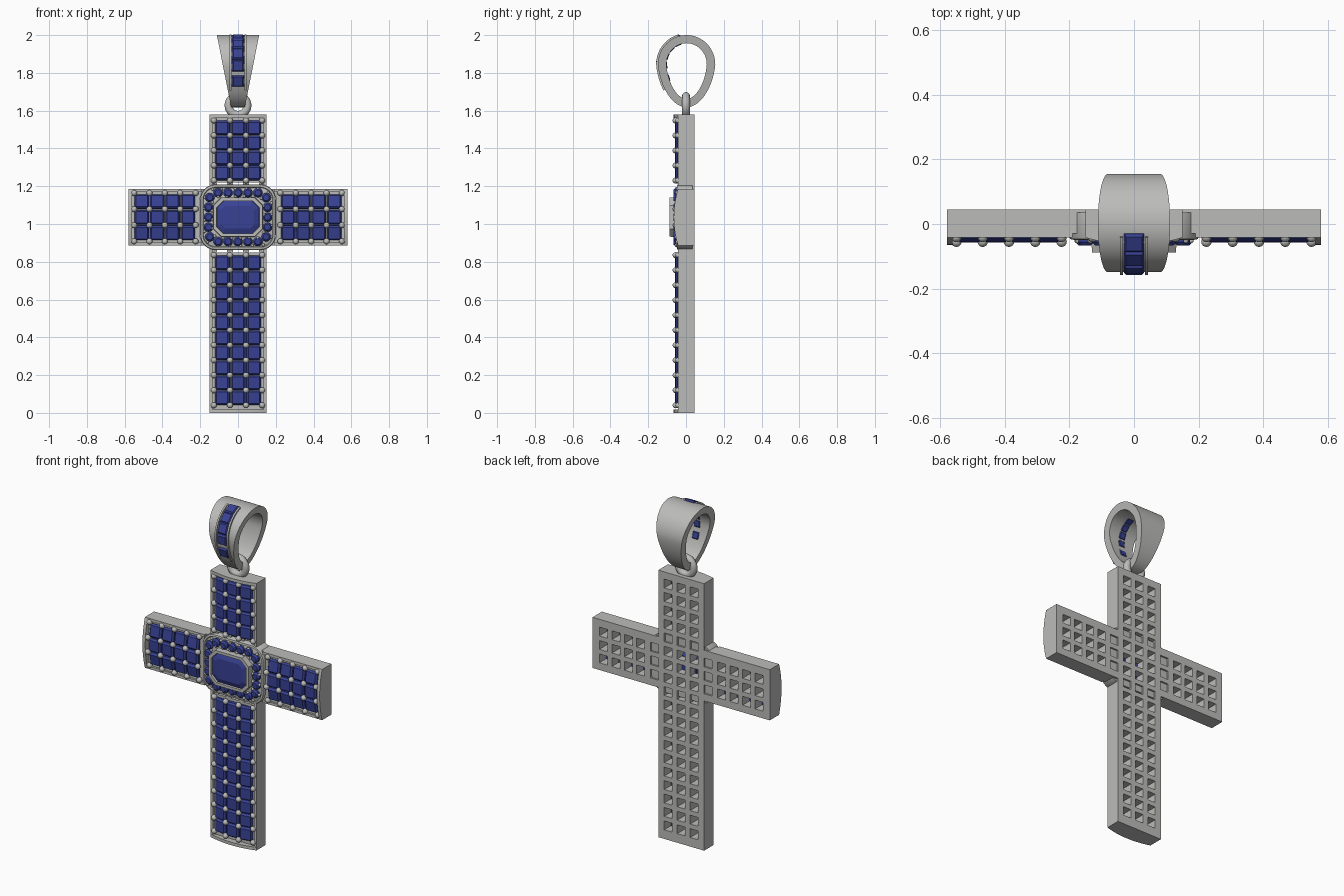
import bpy, bmesh
from math import sin, cos, pi, atan
from mathutils import Matrix, Vector

if "Cube" in bpy.data.objects:
    bpy.data.objects.remove(bpy.data.objects["Cube"], do_unlink=True)


def material(name, color, rough):
    m = bpy.data.materials.new(name)
    m.diffuse_color = color
    m.use_nodes = True
    node = m.node_tree.nodes["Principled BSDF"]
    node.inputs["Base Color"].default_value = color
    node.inputs["Roughness"].default_value = rough
    return m


METAL = material("silver metal", (0.5, 0.5, 0.49, 1), 0.5)
BLUE = material("blue stone", (0.04, 0.055, 0.3, 1), 0.4)

# Local (u, v, h) becomes x, z and height towards the front
FRONT = Matrix.Rotation(pi / 2, 4, 'X')
MID = 1.036
CENTRE = Matrix.Translation((0, 0, MID)) @ FRONT
PITCH = 0.0795
COLS = (-0.085, 0, 0.085)


def finish(name, bm, mat, smooth=False):
    bmesh.ops.recalc_face_normals(bm, faces=bm.faces)
    mesh = bpy.data.meshes.new(name)
    bm.to_mesh(mesh)
    bm.free()
    mesh.materials.append(mat)
    ob = bpy.data.objects.new(name, mesh)
    bpy.context.collection.objects.link(ob)
    if smooth:
        bpy.ops.object.select_all(action='DESELECT')
        ob.select_set(True)
        bpy.context.view_layer.objects.active = ob
        bpy.ops.object.shade_smooth_by_angle(angle=0.6)
    return ob


def loft(bm, rings, M=Matrix(), start=True, end=True, loop=False):
    vs = [[bm.verts.new(M @ Vector(p)) for p in r] for r in rings]
    pairs = list(zip(vs, vs[1:])) + ([(vs[-1], vs[0])] if loop else [])
    for a, b in pairs:
        for i in range(len(a)):
            j = (i + 1) % len(a)
            bm.faces.new((a[i], a[j], b[j], b[i]))
    if start and not loop:
        bm.faces.new(vs[0][::-1])
    if end and not loop:
        bm.faces.new(vs[-1])


def rect(a, b, h):
    return [(-a, -b, h), (a, -b, h), (a, b, h), (-a, b, h)]


def rounded(a, b, r, h, steps=8):
    pts = []
    for k, (sx, sy) in enumerate(((1, 1), (-1, 1), (-1, -1), (1, -1))):
        for i in range(steps + 1):
            t = (k + i / steps) * pi / 2
            pts.append((sx * (a - r) + r * cos(t), sy * (b - r) + r * sin(t), h))
    return pts


def octagon(a, b, c, h):
    return rounded(a, b, c, h, 1)


def box(bm, M, u0, u1, v0, v1, h0, h1):
    loft(bm, [[(u0, v0, h), (u1, v0, h), (u1, v1, h), (u0, v1, h)] for h in (h0, h1)], M)


def square_stone(bm, M, a, h0, h1):
    edge = (h1 - h0) * 0.6 + h0
    loft(bm, [rect(a, a, h0), rect(a, a, edge), rect(a * 0.78, a * 0.78, h1)], M)


def bead(bm, M, p, r):
    bmesh.ops.create_uvsphere(bm, u_segments=12, v_segments=8, radius=r,
                              matrix=M @ Matrix.Translation(p))


def crown(u):
    return 0.042 + 0.023 * (1 - (u / 0.15) ** 2)


# Pierced cross plate, made from grid cells and extruded
bars_x = [s * c for s in (-1, 1) for c in (0.085, 0.175, 0.265, 0.346, 0.428, 0.51)] + [0]
bars_z = [0.08 + k * PITCH for k in range(19)]
HOLE = 0.026


def cuts(centres, edges):
    return sorted(set(edges + [c + s * HOLE for c in centres for s in (-1, 1)]))


xs = cuts(bars_x, [-0.58, -0.15, 0.15, 0.58])
zs = cuts(bars_z, [0, MID - 0.15, MID + 0.15, 1.58])
bm = bmesh.new()
grid = {}


def corner(x, z):
    if (x, z) not in grid:
        grid[x, z] = bm.verts.new((x, 0.045, z))
    return grid[x, z]


for x0, x1 in zip(xs, xs[1:]):
    for z0, z1 in zip(zs, zs[1:]):
        x, z = (x0 + x1) / 2, (z0 + z1) / 2
        if abs(x) > 0.15 and abs(z - MID) > 0.15:
            continue
        cx = [c for c in bars_x if abs(c - x) < HOLE]
        cz = [c for c in bars_z if abs(c - z) < HOLE]
        if cx and cz and (abs(cx[0]) < 0.1 or abs(cz[0] - MID) < 0.1):
            continue
        bm.faces.new([corner(*p) for p in ((x0, z0), (x1, z0), (x1, z1), (x0, z1))])
ext = bmesh.ops.extrude_face_region(bm, geom=bm.faces[:])
bmesh.ops.translate(bm, vec=(0, -0.075, 0),
                    verts=[g for g in ext["geom"] if isinstance(g, bmesh.types.BMVert)])
finish("cross_plate", bm, METAL)


# Four arms: side rails, arched end rim, square stones and beads
def arm(name, M, first, count, pitch, v0, v1, tip):
    rim, stones, beads = bmesh.new(), bmesh.new(), bmesh.new()
    for s in (-1, 1):
        lo, hi = sorted((s * 0.134, s * 0.15))
        box(rim, M, lo, hi, v0, v1, 0.03, 0.042)
    arc = [(0.15 * (i / 8 - 1)) for i in range(17)]
    t0, t1 = sorted((tip, tip + (0.018 if tip == v0 else -0.018)))
    loft(rim, [[(-0.15, v, 0.03)] + [(u, v, crown(u)) for u in arc] + [(0.15, v, 0.03)]
               for v in (t0, t1)], M)
    for k in range(count):
        for u in COLS:
            tilt = Matrix.Rotation(atan(2 * 0.023 * u / 0.15 ** 2), 4, 'Y')
            place = M @ Matrix.Translation((u, first + k * pitch, crown(u) - 0.007)) @ tilt
            square_stone(stones, place, 0.0385, -0.028, 0)
    for k in range(count + 1):
        for u in (-0.128, -0.0425, 0.0425, 0.128):
            bead(beads, M, (u, first + (k - 0.5) * pitch, crown(u) - 0.008), 0.016)
    finish(name + "_rim", rim, METAL)
    finish(name + "_stones", stones, BLUE)
    finish(name + "_beads", beads, METAL, True)


arm("lower_arm", FRONT, 0.08, 10, PITCH, 0, 0.87, 0)
arm("upper_arm", FRONT, 1.27, 4, PITCH, 1.2, 1.58, 1.58)
for side, s in (("left", 1), ("right", -1)):
    turn = Matrix.Translation((0, 0, MID)) @ Matrix.Rotation(s * pi / 2, 4, 'Y') @ FRONT
    arm(side + "_arm", turn, 0.265, 4, 0.0815, 0.19, 0.58, 0.58)

# Rounded centre frame
bm = bmesh.new()
loft(bm, [rounded(0.14, 0.115, 0.03, -0.035), rounded(0.2, 0.173, 0.08, -0.035),
          rounded(0.2, 0.173, 0.08, 0.042), rounded(0.197, 0.17, 0.077, 0.047),
          rounded(0.186, 0.159, 0.066, 0.049), rounded(0.182, 0.155, 0.062, 0.042),
          rounded(0.13, 0.105, 0.03, 0.055)], CENTRE, start=False)
finish("centre_frame", bm, METAL, True)


# Halo of round stones spaced evenly along a rounded path
def spaced(pts, n):
    pts = [Vector(p) for p in pts]
    pts.append(pts[0])
    lengths = [(b - a).length for a, b in zip(pts, pts[1:])]
    step = sum(lengths) / n
    for k in range(n):
        d, i = (k + 0.5) * step, 0
        while d > lengths[i]:
            d -= lengths[i]
            i += 1
        yield pts[i].lerp(pts[i + 1], d / lengths[i])


def disc(r, h):
    return [(r * cos(i * pi / 6), r * sin(i * pi / 6), h) for i in range(12)]


bm = bmesh.new()
for p in spaced(rounded(0.156, 0.129, 0.05, 0), 20):
    loft(bm, [disc(0.025, 0.035), disc(0.025, 0.056), disc(0.016, 0.066)],
         CENTRE @ Matrix.Translation(p))
finish("halo_stones", bm, BLUE)
bm = bmesh.new()
for path in (rounded(0.177, 0.15, 0.06, 0.052), rounded(0.137, 0.11, 0.04, 0.057)):
    pts = list(spaced(path, 40))
    for p in pts[1::2]:
        bead(bm, CENTRE, p, 0.008)
finish("halo_beads", bm, METAL, True)

# Centre stone in its eight-sided bezel
bm = bmesh.new()
loft(bm, [octagon(0.133, 0.106, 0.043, 0.04), octagon(0.13, 0.103, 0.042, 0.088),
          octagon(0.114, 0.087, 0.036, 0.088), octagon(0.112, 0.085, 0.035, 0.072)],
     CENTRE, start=False, end=False)
finish("centre_bezel", bm, METAL)
bm = bmesh.new()
loft(bm, [octagon(0.07, 0.055, 0.02, 0), octagon(0.112, 0.085, 0.035, 0.07),
          octagon(0.112, 0.085, 0.035, 0.077), octagon(0.086, 0.06, 0.02, 0.088)], CENTRE)
finish("centre_stone", bm, BLUE)

# Jump ring
bpy.ops.mesh.primitive_torus_add(location=(0, 0, 1.628), rotation=(pi / 2, 0, 0),
                                 major_radius=0.05, minor_radius=0.021,
                                 major_segments=32, minor_segments=12)
ring = bpy.context.object
ring.name = "jump_ring"
ring.data.materials.append(METAL)
bpy.ops.object.shade_smooth_by_angle(angle=1)


# Tapered teardrop bail
def outline(t, half, top, bottom):
    low = max(0, -cos(t))
    return Vector((0, 0.003 + half * sin(t) * (1 - 0.12 * low),
                   1.845 + (top if cos(t) > 0 else bottom) * cos(t)))


def outer(t):
    return outline(t, 0.152, 0.155, 0.227)


def inner(t):
    return outline(t, 0.107, 0.112, 0.182)


def frame_at(curve, t):
    tangent = (curve(t + 0.01) - curve(t - 0.01)).normalized()
    across = Vector((1, 0, 0))
    M = Matrix((across, tangent, across.cross(tangent))).transposed().to_4x4()
    M.translation = curve(t)
    return M


def half_width(z):
    return 0.036 + 0.076 * (z - 1.618) / 0.382


bm = bmesh.new()
rings = []
for i in range(64):
    t = i * pi / 32
    o, n = outer(t), inner(t)
    wo = half_width(o.z)
    wn = half_width(n.z)
    rings.append([(-wo, o.y, o.z), (wo, o.y, o.z), (wn, n.y, n.z), (-wn, n.y, n.z)])
loft(bm, rings, loop=True)
finish("bail", bm, METAL, True)

# Channel rails and stones on the bail front
bm = bmesh.new()
for s in (-1, 1):
    rings = []
    for i in range(25):
        M = frame_at(outer, -2.2 + i * 0.08)
        rings.append([M @ Vector((s * 0.039 + dx, 0, h))
                      for dx, h in ((-0.005, -0.01), (0.005, -0.01), (0.005, 0.009), (-0.005, 0.009))])
    loft(bm, rings)
finish("bail_channel", bm, METAL, True)
bm = bmesh.new()
for t in (-1.97, -1.6, -1.2, -0.81, -0.42):
    square_stone(bm, frame_at(outer, t), 0.031, -0.015, 0.008)
    square_stone(bm, frame_at(inner, t), 0.02, 0.004, -0.004)
finish("bail_stones", bm, BLUE)
